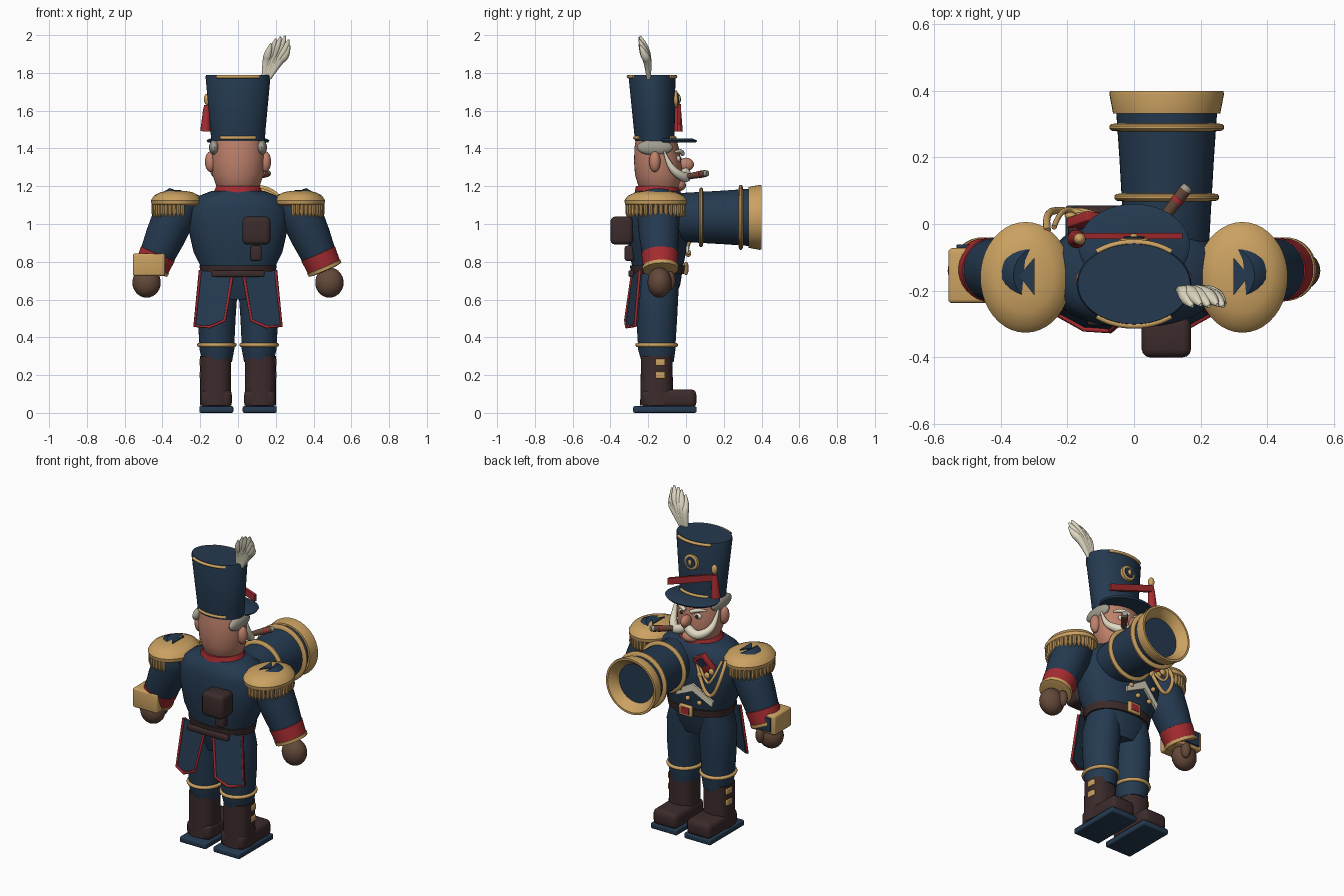
import bpy, bmesh, math
from mathutils import Vector, Matrix

if "Cube" in bpy.data.objects:
    bpy.data.objects.remove(bpy.data.objects["Cube"])

def mat(name, r, g, b):
    m = bpy.data.materials.new(name)
    m.diffuse_color = (r, g, b, 1)
    m.use_nodes = True
    m.node_tree.nodes["Principled BSDF"].inputs["Base Color"].default_value = m.diffuse_color
    return m

NAVY = mat("navy", .018, .042, .08)
GOLD = mat("gold", .60, .36, .12)
RED = mat("red", .38, .025, .03)
SKIN = mat("skin", .52, .22, .15)
BOOT = mat("dark_leather", .045, .024, .024)
GLOVE = mat("glove_brown", .125, .065, .042)
CREAM = mat("cream", .74, .69, .54)
GREY = mat("grey_hair", .36, .34, .28)

def finish(name, bm, m, smooth=True):
    bmesh.ops.recalc_face_normals(bm, faces=bm.faces)
    me = bpy.data.meshes.new(name)
    bm.to_mesh(me)
    bm.free()
    me.materials.append(m)
    ob = bpy.data.objects.new(name, me)
    bpy.context.collection.objects.link(ob)
    if smooth:
        bpy.ops.object.select_all(action='DESELECT')
        ob.select_set(True)
        bpy.context.view_layer.objects.active = ob
        bpy.ops.object.shade_smooth_by_angle(angle=math.radians(40))
    return ob

def loft(name, rings, m, n=40, power=1.0, base=None, axis=None):
    """Stack of (height, cx, cy, rx, ry) rings, optionally stood along an axis."""
    bm = bmesh.new()
    sp = lambda v: math.copysign(abs(v) ** power, v)
    loops = []
    for z, cx, cy, rx, ry in rings:
        loops.append([bm.verts.new((cx + rx * sp(math.cos(t)), cy + ry * sp(math.sin(t)), z))
                      for t in (2 * math.pi * i / n for i in range(n))])
    for a, b in zip(loops, loops[1:]):
        for i in range(n):
            bm.faces.new((a[i], a[(i + 1) % n], b[(i + 1) % n], b[i]))
    bm.faces.new(loops[0])
    bm.faces.new(loops[-1])
    if axis is not None:
        q = Vector(axis).to_track_quat('Z', 'Y').to_matrix().to_4x4()
        bm.transform(Matrix.Translation(base) @ q)
    return finish(name, bm, m)

def turned(name, prof, base, axis, m, n=32):
    return loft(name, [(d, 0, 0, r, r) for d, r in prof], m, n, 1, base, axis)

def ball(name, c, r, m, rot=None):
    bm = bmesh.new()
    bmesh.ops.create_uvsphere(bm, u_segments=24, v_segments=14, radius=1)
    bm.transform(Matrix.Translation(c) @ (rot or Matrix()) @ Matrix.Diagonal((*r, 1)))
    return finish(name, bm, m)

def box(name, c, s, m, bevel=.01, rot=None):
    bm = bmesh.new()
    bmesh.ops.create_cube(bm, size=1)
    bm.transform(Matrix.Diagonal((*s, 1)))
    if bevel:
        bmesh.ops.bevel(bm, geom=bm.edges[:], offset=bevel, segments=3, profile=.5, affect='EDGES')
    bm.transform(Matrix.Translation(c) @ (rot or Matrix()))
    return finish(name, bm, m)

def tube(name, pts, r, m, closed=False, radii=None, smooth=True):
    cu = bpy.data.curves.new(name, 'CURVE')
    cu.dimensions = '3D'
    cu.bevel_depth, cu.bevel_resolution, cu.use_fill_caps = r, 3, True
    s = cu.splines.new('NURBS' if smooth else 'POLY')
    s.points.add(len(pts) - 1)
    for i, p in enumerate(pts):
        s.points[i].co = (*p, 1)
        s.points[i].radius = radii[i] if radii else 1
    s.use_cyclic_u = closed
    if smooth:
        s.use_endpoint_u, s.order_u, s.resolution_u = not closed, 3, 6
    tmp = bpy.data.objects.new(name, cu)
    bpy.context.collection.objects.link(tmp)
    bm = bmesh.new()
    bm.from_mesh(bpy.data.meshes.new_from_object(tmp))
    bpy.data.objects.remove(tmp)
    return finish(name, bm, m)

def arc(name, c, rx, ry, r, m, a0=0, a1=360):
    closed = a1 - a0 == 360
    ts = [math.radians(a0 + (a1 - a0) * i / 32) for i in range(32 if closed else 33)]
    return tube(name, [(c[0] + rx * math.cos(t), c[1] + ry * math.sin(t), c[2]) for t in ts],
                r, m, closed, None, False)

def plate(name, pts, push, m):
    bm = bmesh.new()
    f = bm.faces.new([bm.verts.new(p) for p in pts])
    g = bmesh.ops.extrude_face_region(bm, geom=[f])
    bmesh.ops.translate(bm, vec=push, verts=[v for v in g['geom'] if isinstance(v, bmesh.types.BMVert)])
    return finish(name, bm, m, False)

# torso, collar and belt
loft("torso", [(.6, 0, -.15, .13, .09), (.68, 0, -.15, .18, .12), (.76, 0, -.15, .19, .132),
               (.85, 0, -.15, .235, .15), (.97, 0, -.145, .262, .165), (1.08, 0, -.15, .265, .16),
               (1.14, 0, -.15, .23, .145), (1.175, 0, -.15, .14, .115)], NAVY, 48, .9)
loft("collar", [(1.15, 0, -.15, .14, .125), (1.2, 0, -.15, .115, .115)], RED)
loft("belt", [(.735, 0, -.15, .197, .14), (.78, 0, -.15, .205, .147)], BOOT, 48, .9)
box("belt_back_bar", (0, -.29, .737), (.28, .03, .035), BOOT)
box("buckle", (0, .0, .765), (.09, .02, .07), GOLD)
box("buckle_centre", (0, .009, .765), (.055, .008, .04), RED, 0)

# back pouch
box("back_pouch", (.097, -.34, .965), (.148, .12, .148), BOOT, .025)
box("pouch_flap", (.095, -.3, .845), (.06, .05, .08), BOOT, .012)

# legs, boots, tails, arms and epaulettes, both sides
for s in (-1, 1):
    loft("leg", [(.27, .11 * s, -.15, .078, .085), (.34, .112 * s, -.155, .093, .1),
                 (.37, .112 * s, -.155, .093, .1), (.5, .113 * s, -.155, .1, .108),
                 (.64, .108 * s, -.155, .105, .115), (.74, .095 * s, -.15, .09, .11)], NAVY)
    arc("knee_band", (.112 * s, -.155, .36), .094, .102, .011, GOLD)
    loft("boot_shaft", [(.04, .118 * s, -.155, .084, .088), (.12, .118 * s, -.155, .082, .086),
                        (.3, .118 * s, -.155, .082, .083)], BOOT, 40, .8)
    box("boot_foot", (.115 * s, -.09, .075), (.165, .29, .1), BOOT, .03)
    box("sole", (.115 * s, -.112, .018), (.18, .335, .035), NAVY, .008)
    for z in (.2, .268):
        box("boot_clasp", (.197 * s, -.135, z), (.014, .05, .036), GOLD, .005)
    tail = [Vector(p) for p in ((.2 * s, -.245, .755), (.23 * s, -.27, .46), (.15 * s, -.315, .455),
                                (.07 * s, -.32, .49), (.03 * s, -.285, .73))]
    plate("coat_tail", tail, (0, .015, 0), NAVY)
    tube("tail_trim", tail, .008, RED, False, None, False)

    sh, wr = Vector((.3 * s, -.15, 1.13)), Vector((.458 * s, -.135, .765))
    d = (wr - sh).normalized()
    L = (wr - sh).length
    turned("sleeve", [(-.03, .08), (0, .105), (.1, .112), (.22, .105), (L - .04, .09)], sh, d, NAVY)
    turned("cuff", [(L - .09, .088), (L - .085, .098), (L - .01, .092), (L, .08)], sh, d, RED)
    turned("cuff_band", [(L - .014, .085), (L - .01, .096), (L + .008, .094), (L + .012, .07)], sh, d, GOLD)
    ball("hand", (.484 * s, -.14, .69), (.075, .064, .08), GLOVE)
    ball("thumb", (.45 * s, -.085, .70), (.028, .03, .05), GLOVE)

    # epaulette dome, fringe and top mark
    cx, cy = .325 * s, -.16
    loft("epaulette", [(1.095, cx, cy, .12, .15), (1.105, cx, cy, .133, .163), (1.125, cx, cy, .136, .166),
                       (1.15, cx, cy, .12, .148), (1.168, cx, cy, .085, .105), (1.176, cx, cy, .04, .05)], GOLD)
    for i in range(21):
        t = math.radians(-105 + 210 * i / 20)
        p = Vector((cx + s * .122 * math.cos(t), cy + .15 * math.sin(t), 1.11))
        turned("fringe", [(0, .011), (.05, .012), (.072, .004)], p, (0, 0, -1), GOLD, 8)
    plate("epaulette_mark", [(.298 * s, -.215, 1.172), (.298 * s, -.1, 1.172), (.345 * s, -.155, 1.172)],
          (0, 0, .009), NAVY)

    # side of the head
    ball("ear", (.145 * s, -.165, 1.33), (.03, .03, .055), SKIN)
    ball("side_hair", (.125 * s, -.165, 1.405), (.028, .095, .042), GREY)
    tube("whisker", [(.01 * s, -.005, 1.275), (.06 * s, .012, 1.24), (.12 * s, -.04, 1.26),
                     (.14 * s, -.09, 1.31), (.142 * s, -.115, 1.385)], .026, CREAM, False, [1, 1.1, .9, .6, .2])
    ball("eye", (.052 * s, -.042, 1.345), (.026, .014, .018), CREAM)
    ball("pupil", (.052 * s, -.03, 1.345), (.01, .006, .011), BOOT)
    tube("brow", [(.02 * s, -.018, 1.37), (.06 * s, -.022, 1.395), (.1 * s, -.06, 1.38)], .014, CREAM,
         False, [.8, 1, .4])

# head, nose and cigar
loft("head", [(1.16, 0, -.14, .085, .085), (1.2, 0, -.14, .115, .112), (1.26, 0, -.145, .135, .125),
              (1.33, 0, -.15, .142, .125), (1.4, 0, -.155, .14, .118), (1.46, 0, -.16, .13, .105)], SKIN)
ball("nose", (0, .0, 1.315), (.026, .042, .036), SKIN)
ball("chin", (0, -.04, 1.205), (.05, .04, .032), SKIN)
cig = Vector((.6, .78, .13))
turned("cigar", [(0, .014), (.05, .017), (.13, .019)], (.075, .0, 1.25), cig, GLOVE, 16)
turned("cigar_band", [(.085, .0195), (.1, .0195)], (.075, .0, 1.25), cig, RED, 16)
turned("cigar_ash", [(.128, .018), (.145, .015)], (.075, .0, 1.25), cig, GREY, 16)

# tall hat with visor and trims
loft("hat", [(1.44, 0, -.165, .142, .105), (1.5, 0, -.168, .146, .108), (1.78, 0, -.18, .172, .124),
             (1.79, 0, -.18, .168, .12)], NAVY, 48)
loft("visor", [(1.432, 0, -.065, .16, .118), (1.442, 0, -.065, .167, .125), (1.452, 0, -.075, .15, .11)], NAVY, 48)
for a in (50, 230):
    arc("hat_top_trim", (0, -.18, 1.78), .173, .125, .009, GOLD, a, a + 80)
    arc("hat_base_trim", (0, -.165, 1.456), .143, .106, .009, GOLD, a, a + 80)
turned("badge", [(0, .048), (.022, .046), (.026, .036)], (0, -.068, 1.66), (0, 1, .06), GOLD)
turned("badge_centre", [(.02, .033), (.03, .031)], (0, -.068, 1.66), (0, 1, .06), NAVY)
ball("badge_stud", (0, -.036, 1.662), (.012, .008, .018), GOLD)
plate("hat_sash", [(.145, -.045, 1.49), (.145, -.045, 1.53), (-.165, -.045, 1.635), (-.165, -.045, 1.595)],
      (0, .018, 0), RED)
turned("tassel", [(0, .014), (.03, .019), (.14, .028)], (-.165, -.045, 1.63), (-.05, 0, -1), RED, 12)
ball("tassel_knob", (-.163, -.045, 1.66), (.018, .018, .03), GOLD)

# feather made of overlapping barbs around a quill
for i, (x, z) in enumerate(((.175, 1.955), (.2, 1.98), (.225, 1.99), (.25, 1.995), (.268, 1.975), (.272, 1.945))):
    y = -.235 + .004 * (i % 2)
    tube("feather_barb", [(.135 + .006 * i, -.198, 1.77), (.15 + .013 * i, -.2, 1.86),
                          (x - .015, y + .01, z - .05), (x, y - .012, z)], .024, CREAM, False, [.45, .9, 1, .2])

# cannon barrel with rings and flared mouth
B, Y = (.098, 0, 1.035), (0, 1, 0)
turned("barrel", [(-.1, .125), (.06, .134), (.2, .142), (.345, .152)], B, Y, NAVY, 48)
for y, r in ((.08, .143), (.29, .158)):
    turned("barrel_ring", [(y - .012, r - .01), (y - .01, r + .008), (y - .004, r + .014),
                           (y + .004, r + .014), (y + .01, r + .008), (y + .012, r - .01)], B, Y, GOLD, 48)
turned("barrel_mouth", [(.33, .14), (.332, .161), (.39, .172), (.399, .17), (.399, .158),
                        (.375, .135), (.35, .118), (.3, .11), (.16, .105)], B, Y, GOLD, 48)

# chest medal plate, cords, lapel and buttons
tilt = Matrix.Rotation(math.radians(-14), 4, 'X') @ Matrix.Rotation(math.radians(35), 4, 'Y')
box("medal_cloth", (-.13, .008, 1.09), (.1, .03, .11), RED, .004, tilt)
box("medal_field", (-.125, .024, 1.1), (.05, .012, .05), NAVY, 0, tilt)
for x, z in ((-.16, 1.03), (-.11, 1.02), (-.19, 1.06)):
    ball("medal", (x, .024, z), (.018, .012, .02), GOLD)
tube("shoulder_cord", [(-.26, -.02, 1.13), (-.27, .04, 1.05), (-.2, .04, .89), (-.12, .035, .98),
                       (-.07, .0, 1.12)], .011, GOLD)
tube("inner_cord", [(-.24, -.01, 1.13), (-.22, .05, 1.03), (-.16, .035, .97), (-.07, .0, 1.12)], .008, GOLD)
plate("coat_lapel", [(.06, .0, .85), (.06, .0, .885), (-.06, .012, .955), (-.18, -.02, .86),
                     (-.17, -.02, .825), (-.06, .01, .905)], (0, .014, 0), CREAM)
for x, z in ((.03, .9), (-.02, .85), (-.1, .84), (-.13, .93)):
    ball("button", (x, .012, z), (.014, .014, .014), GOLD)

# box held in one hand
box("hand_box", (-.472, -.155, .785), (.17, .165, .12), GOLD, .012)
box("hand_box_end", (-.472, -.068, .785), (.12, .014, .085), NAVY, .003)
